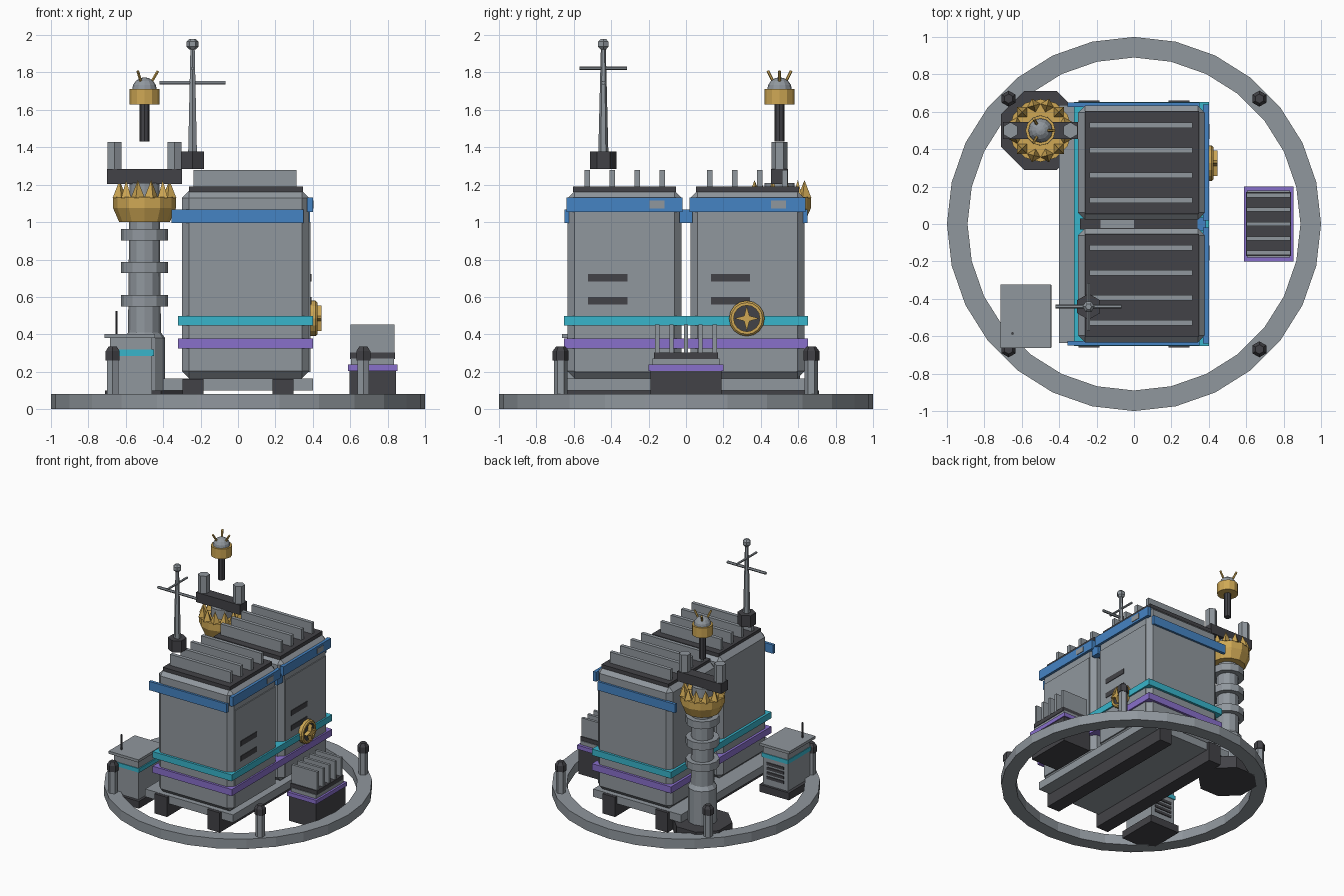
import bpy, bmesh, math
from mathutils import Vector, Matrix

cube = bpy.data.objects.get("Cube")
if cube:
    bpy.data.objects.remove(cube, do_unlink=True)


def material(name, r, g, b):
    m = bpy.data.materials.new(name)
    m.use_nodes = True
    m.diffuse_color = (r, g, b, 1)
    m.node_tree.nodes["Principled BSDF"].inputs["Base Color"].default_value = (r, g, b, 1)
    return m


GRAY = material("steel gray", .28, .31, .34)
DARK = material("charcoal", .055, .055, .063)
GOLD = material("brass gold", .62, .39, .09)
BLUE = material("band blue", .06, .23, .55)
TEAL = material("band teal", .04, .46, .60)
PURPLE = material("band purple", .25, .16, .60)


def finish(name, mat, bm, loc=(0, 0, 0)):
    bmesh.ops.recalc_face_normals(bm, faces=bm.faces[:])
    me = bpy.data.meshes.new(name)
    bm.to_mesh(me)
    bm.free()
    me.materials.append(mat)
    ob = bpy.data.objects.new(name, me)
    ob.location = loc
    bpy.context.collection.objects.link(ob)


def box(name, mat, x, y, z, bevel=0):
    """Box from (min, max) pairs, with optional chamfered edges."""
    bm = bmesh.new()
    bmesh.ops.create_cube(bm, size=1)
    lo, hi = Vector((x[0], y[0], z[0])), Vector((x[1], y[1], z[1]))
    bmesh.ops.scale(bm, vec=hi - lo, verts=bm.verts[:])
    if bevel:
        bmesh.ops.bevel(bm, geom=bm.edges[:], offset=bevel, segments=1, affect='EDGES')
    finish(name, mat, bm, (lo + hi) / 2)


def rod(name, mat, a, b, r1, r2=None, sides=6, turn=0):
    """Prism or cone running from point a to point b."""
    a, b = Vector(a), Vector(b)
    bm = bmesh.new()
    bmesh.ops.create_cone(bm, cap_ends=True, segments=sides, radius1=r1,
                          radius2=r1 if r2 is None else r2, depth=(b - a).length)
    rot = Vector((0, 0, 1)).rotation_difference(b - a).to_matrix().to_4x4()
    bmesh.ops.transform(bm, matrix=rot @ Matrix.Rotation(turn, 4, 'Z'), verts=bm.verts[:])
    finish(name, mat, bm, (a + b) / 2)


def lathe(name, mat, profile, sides, loc=(0, 0, 0), closed=False, axis='Z'):
    """Revolve (radius, height) points about z, or lay the axis along x."""
    bm = bmesh.new()
    rings = [[bm.verts.new((r * math.cos(t), r * math.sin(t), z))
              for t in (math.tau * i / sides for i in range(sides))] for r, z in profile]
    pairs = list(zip(rings, rings[1:]))
    if closed:
        pairs.append((rings[-1], rings[0]))
    else:
        bm.faces.new(rings[0])
        bm.faces.new(rings[-1])
    for p, q in pairs:
        for i in range(sides):
            j = (i + 1) % sides
            bm.faces.new((p[i], p[j], q[j], q[i]))
    if axis == 'X':
        bmesh.ops.transform(bm, matrix=Matrix.Rotation(math.pi / 2, 4, 'Y'), verts=bm.verts[:])
    finish(name, mat, bm, loc)


# Ground ring with four marker posts
lathe("ground_ring", GRAY, [(1, 0), (1, .08), (.89, .08), (.89, 0)], 28, closed=True)
for sx in (-1, 1):
    for sy in (-1, 1):
        x, y = sx * .67, sy * .67
        rod("marker_post", GRAY, (x, y, .07), (x, y, .26), .036)
        rod("marker_cap", DARK, (x, y, .26), (x, y, .31), .043)
        rod("marker_tip", DARK, (x, y, .31), (x, y, .335), .043, .025)

# Base slab and skids
box("base_slab", GRAY, (-.4, .4), (-.635, .635), (.1, .164))
for x in (-.24, .24):
    box("skid", DARK, (x - .056, x + .056), (-.66, .66), (0, .162))

# Twin cabinets
for s, label_y in ((-1, -.155), (1, .495)):
    cy = s * .328
    box("cabinet", GRAY, (-.3, .38), (cy - .305, cy + .305), (.165, 1.167), .038)
    box("roof_plate", DARK, (-.262, .348), (cy - .275, cy + .275), (1.16, 1.19))
    for i in range(4):
        y = cy + (i - 1.5) * .134
        box("roof_fin", GRAY, (-.238, .312), (y - .015, y + .015), (1.185, 1.28))
    box("side_panel", GRAY, (.37, .387), (cy - .265, cy + .265), (.2, 1.0))
    vent_y = cy - .09
    for z in (.58, .703):
        box("side_vent", DARK, (.383, .392), (vent_y - .105, vent_y + .105), (z - .021, z + .021))
    box("upper_side_band", BLUE, (.37, .4), (cy - .31, cy + .31), (1.055, 1.132))
    box("band_label", GRAY, (.396, .404), (label_y - .04, label_y + .04), (1.073, 1.115))
    y = s * .638
    box("upper_end_band", BLUE, (-.355, .35), (y - .012, y + .012), (.995, 1.067))

# Bridge between the cabinets
box("bridge_beam", DARK, (-.29, .36), (-.03, .03), (1.0, 1.06))
box("bridge_cap", BLUE, (.34, .385), (-.035, .035), (.995, 1.067))
box("bridge_conduit", GRAY, (-.18, 0), (-.021, .021), (1.055, 1.066))

# Bands round both cabinets
box("teal_band", TEAL, (-.32, .4), (-.652, .652), (.447, .499))
box("purple_band", PURPLE, (-.32, .4), (-.652, .652), (.325, .379))

# Valve wheel on the side
wheel = (.38, .325, .485)
lathe("wheel_rim", GOLD, [(.07, 0), (.095, 0), (.095, .035), (.085, .045), (.07, .045)],
      16, wheel, closed=True, axis='X')
rod("wheel_disc", DARK, wheel, (.415, .325, .485), .074, sides=16)
bm = bmesh.new()
star = []
for i in range(8):
    r, t = (.02 if i % 2 else .068), math.tau * i / 8
    star.append(bm.verts.new((0, r * math.cos(t), r * math.sin(t))))
face = bm.faces.new(star)
out = bmesh.ops.extrude_face_region(bm, geom=[face])["geom"]
bmesh.ops.translate(bm, vec=(.04, 0, 0), verts=[v for v in out if isinstance(v, bmesh.types.BMVert)])
finish("wheel_star", GOLD, bm, (.407, .325, .485))

# Cooling unit
box("cooler_body", DARK, (.595, .845), (-.19, .19), (0, .21))
box("cooler_band", PURPLE, (.587, .852), (-.2, .2), (.205, .238))
box("cooler_neck", GRAY, (.605, .835), (-.178, .178), (.235, .27))
box("cooler_plate", DARK, (.6, .84), (-.172, .172), (.268, .302))
for i in range(5):
    y = (i - 2) * .077
    box("cooler_fin", GRAY, (.602, .836), (y - .011, y + .011), (.3, .453))

# Control box
box("control_base", DARK, (-.71, -.44), (-.66, -.325), (0, .06))
box("control_body", GRAY, (-.685, -.46), (-.635, -.345), (.06, .385))
box("control_band", TEAL, (-.69, -.45), (-.641, -.339), (.285, .318))
box("control_lid", GRAY, (-.714, -.443), (-.662, -.323), (.38, .402))
for i in range(4):
    z = .125 + i * .038
    box("control_vent", DARK, (-.65, -.495), (-.347, -.338), (z - .011, z + .011))
rod("control_aerial", DARK, (-.65, -.585, .4), (-.65, -.585, .525), .007)

# Chimney
cx, cy = -.5, .5
rod("chimney_foot", DARK, (cx, cy, 0), (cx, cy, .1), .228, sides=8, turn=math.pi / 8)
lathe("chimney_column", GRAY, [(.11, .1), (.11, .38), (.088, .41), (.08, 1.21)], 12, (cx, cy, 0))
for z in (.58, .757, .932):
    rod("chimney_collar", GRAY, (cx, cy, z - .03), (cx, cy, z + .03), .126, sides=12)
lathe("chimney_bowl", GOLD, [(.135, 1.0), (.168, 1.075), (.168, 1.135), (.12, 1.135)], 12, (cx, cy, 0))
for i in range(12):
    t = math.tau * (i + .5) / 12
    x, y = cx + .138 * math.cos(t), cy + .138 * math.sin(t)
    rod("crown_spike", GOLD, (x, y, 1.13), (x, y, 1.225), .038, 0, 4, t)

# Beam with two stubs over the chimney
box("top_beam", DARK, (-.7, -.3), (.455, .545), (1.205, 1.285))
for x in (-.66, -.34):
    rod("beam_stub", GRAY, (x, cy, 1.28), (x, cy, 1.428), .044)

# Beacon above the chimney
rod("beacon_rod", DARK, (cx, cy, 1.43), (cx, cy, 1.64), .027, sides=8)
rod("beacon_collar", GOLD, (cx, cy, 1.63), (cx, cy, 1.712), .08, sides=12)
dome = [(.066 * math.cos(a), .066 * math.sin(a)) for a in (0, .4, .8, 1.2, 1.5)]
lathe("beacon_dome", GRAY, dome, 12, (cx, cy, 1.708))
for i in range(3):
    d = Vector((math.cos(math.tau * i / 3), math.sin(math.tau * i / 3), 0))
    base = Vector((cx, cy, 0))
    rod("beacon_prong", GOLD, base + d * .035 + Vector((0, 0, 1.745)),
        base + d * .072 + Vector((0, 0, 1.808)), .008)

# Antenna mast
ax, ay = -.243, -.442
rod("antenna_base", DARK, (ax, ay, 1.283), (ax, ay, 1.378), .07)
rod("antenna_mast", GRAY, (ax, ay, 1.37), (ax, ay, 1.94), .027, .013)
lathe("antenna_tip", GRAY, [(.016, 1.922), (.032, 1.938), (.032, 1.965), (.016, 1.98)], 6, (ax, ay, 0))
rod("antenna_cross_wide", GRAY, (ax - .176, ay, 1.745), (ax + .176, ay, 1.745), .011)
rod("antenna_cross_deep", GRAY, (ax, ay - .127, 1.822), (ax, ay + .127, 1.822), .009)
